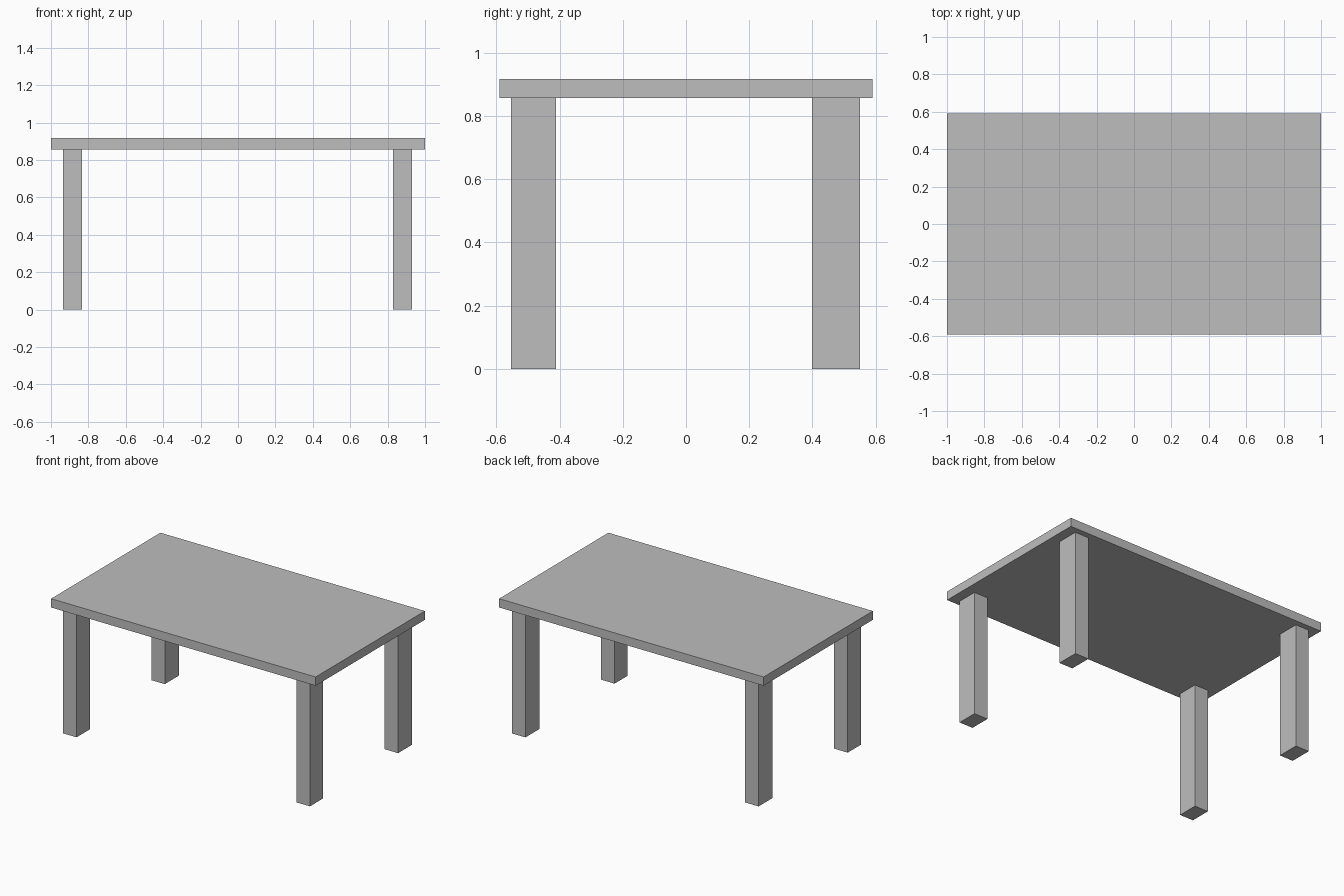
import bpy

if "Cube" in bpy.data.objects:
    bpy.data.objects.remove(bpy.data.objects["Cube"])

grey = bpy.data.materials.new("light_grey")
grey.diffuse_color = (0.515, 0.515, 0.515, 1)
grey.use_nodes = True
grey.node_tree.nodes["Principled BSDF"].inputs["Base Color"].default_value = grey.diffuse_color

LEG_TOP = 0.857
TABLE_TOP = 0.917


def box(name, x, y, z):
    """Box spanning the given (low, high) ranges."""
    bpy.ops.mesh.primitive_cube_add(size=1, location=[sum(r) / 2 for r in (x, y, z)])
    obj = bpy.context.object
    obj.name = name
    obj.scale = [r[1] - r[0] for r in (x, y, z)]
    bpy.ops.object.transform_apply(location=False, rotation=False, scale=True)
    obj.data.materials.append(grey)
    return obj


# Flat slab top
box("table_top", (-1, 1), (-0.59, 0.59), (LEG_TOP, TABLE_TOP))

# Four rectangular legs, the back pair slightly deeper
for side, x in (("left", (-0.935, -0.833)), ("right", (0.828, 0.931))):
    for end, y in (("front", (-0.553, -0.411)), ("back", (0.399, 0.551))):
        box(f"{end}_{side}_leg", x, y, (0, LEG_TOP))
